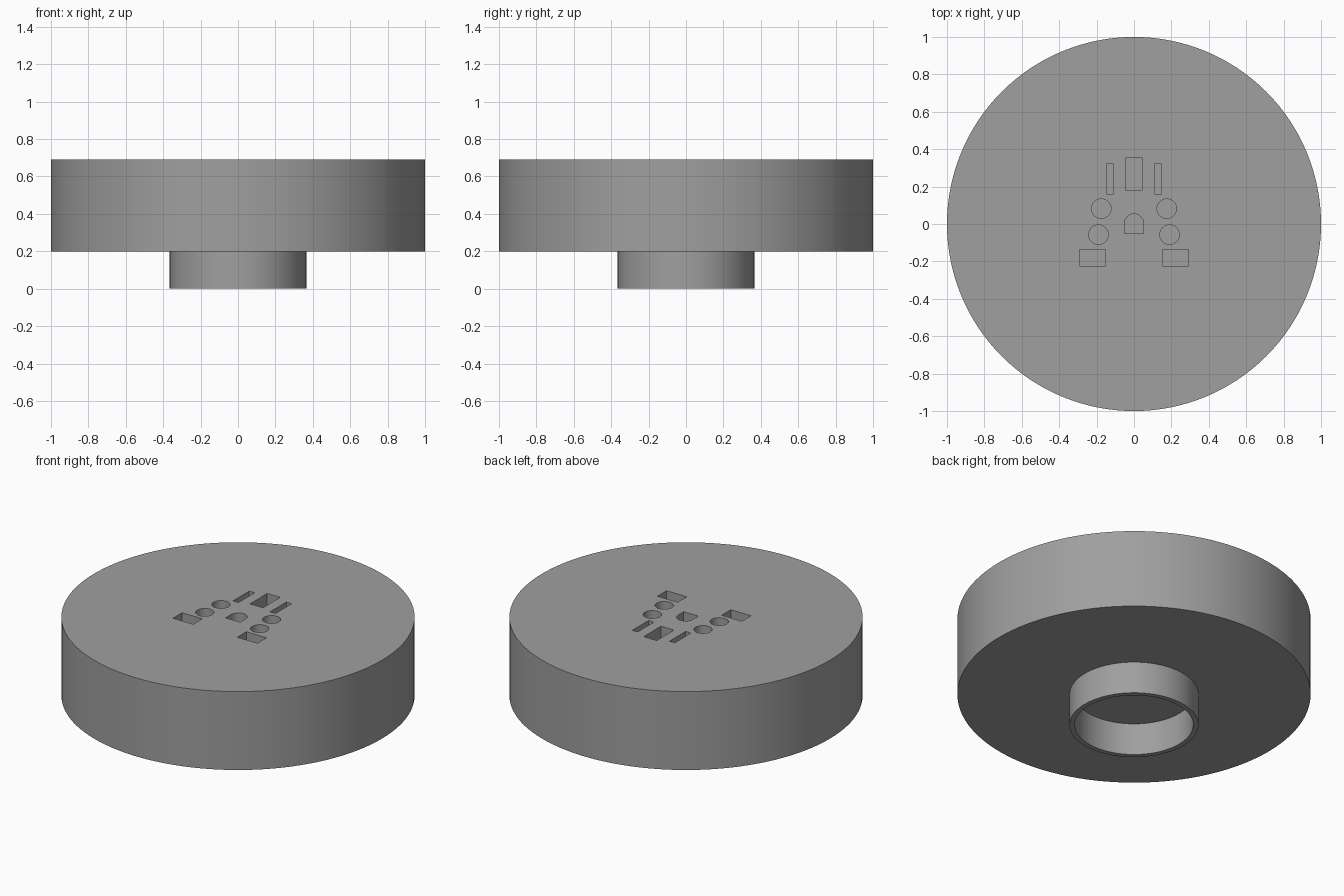
import bpy, bmesh, math

if "Cube" in bpy.data.objects:
    bpy.data.objects.remove(bpy.data.objects["Cube"])

RADIUS, BOTTOM, TOP = 1.0, 0.20, 0.69
POCKET_DEPTH = 0.10

grey = bpy.data.materials.new("plain_grey")
grey.diffuse_color = (0.35, 0.35, 0.35, 1)
grey.use_nodes = True
grey.node_tree.nodes["Principled BSDF"].inputs["Base Color"].default_value = grey.diffuse_color


def circle(cx, cy, r, n=128, start=0.0, sweep=2 * math.pi):
    """Outline points of a circle, or of an arc including both ends."""
    steps = n if sweep >= 2 * math.pi else n - 1
    return [(cx + r * math.cos(start + sweep * i / steps),
             cy + r * math.sin(start + sweep * i / steps)) for i in range(n)]


def rectangle(cx, cy, w, h):
    return [(cx - w / 2, cy - h / 2), (cx + w / 2, cy - h / 2),
            (cx + w / 2, cy + h / 2), (cx - w / 2, cy + h / 2)]


def prisms(name, outlines, z0, z1):
    """One object holding an upright prism for each outline."""
    bm = bmesh.new()
    for pts in outlines:
        face = bm.faces.new([bm.verts.new((x, y, z0)) for x, y in pts])
        out = bmesh.ops.extrude_face_region(bm, geom=[face])
        for v in out["geom"]:
            if isinstance(v, bmesh.types.BMVert):
                v.co.z = z1
    bmesh.ops.recalc_face_normals(bm, faces=bm.faces)
    mesh = bpy.data.meshes.new(name)
    bm.to_mesh(mesh)
    bm.free()
    mesh.materials.append(grey)
    ob = bpy.data.objects.new(name, mesh)
    bpy.context.collection.objects.link(ob)
    return ob


def cut(ob, cutter):
    """Subtract the cutter, remove it, and smooth the round walls."""
    mod = ob.modifiers.new("cut", "BOOLEAN")
    mod.operation, mod.solver, mod.object = "DIFFERENCE", "EXACT", cutter
    bpy.ops.object.select_all(action="DESELECT")
    bpy.context.view_layer.objects.active = ob
    ob.select_set(True)
    bpy.ops.object.modifier_apply(modifier=mod.name)
    bpy.data.objects.remove(cutter)
    bpy.ops.object.shade_smooth_by_angle(angle=math.radians(30))


# Pocket outlines: centre slot and arch, then the mirrored pairs
pockets = [
    rectangle(0, 0.268, 0.09, 0.17),
    [(-0.051, -0.05), (0.051, -0.05)] + circle(0, 0.003, 0.051, 24, 0, math.pi),
]
for s in (-1, 1):
    pockets += [
        rectangle(s * 0.128, 0.24, 0.037, 0.16),
        circle(s * 0.175, 0.082, 0.052, 40),
        circle(s * 0.19, -0.057, 0.052, 40),
        rectangle(s * 0.222, -0.18, 0.14, 0.09),
    ]

# Thick disc with pockets sunk into its top
disc = prisms("disc", [circle(0, 0, RADIUS)], BOTTOM, TOP)
cut(disc, prisms("pocket_cutter", pockets, TOP - POCKET_DEPTH, TOP + 0.1))

# Hollow collar under the disc
collar = prisms("collar", [circle(0, 0, 0.365)], 0, BOTTOM)
cut(collar, prisms("bore_cutter", [circle(0, 0, 0.335)], -0.1, BOTTOM + 0.1))
